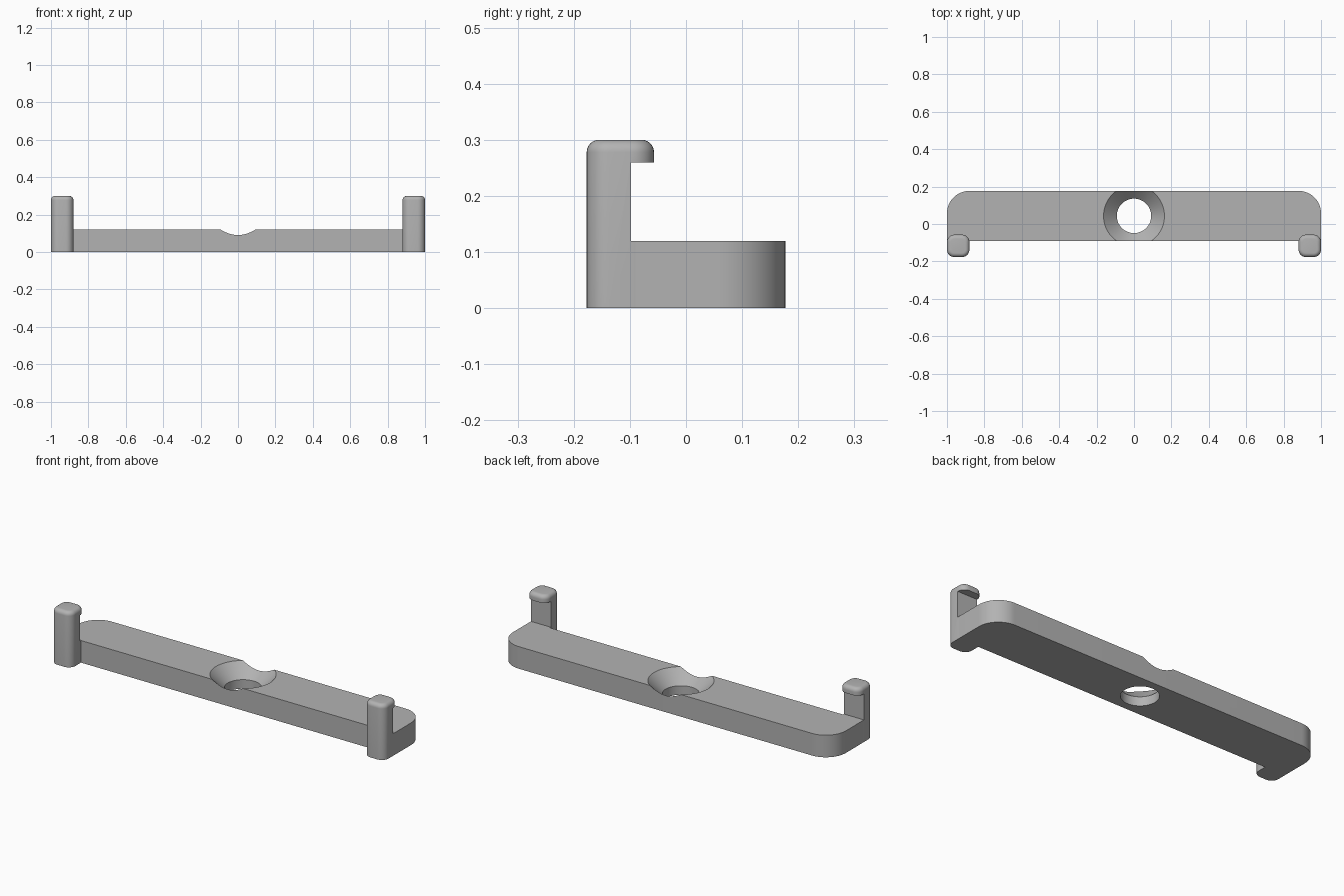
import bpy, bmesh, math

if "Cube" in bpy.data.objects:
    bpy.data.objects.remove(bpy.data.objects["Cube"])

grey = bpy.data.materials.new("plain grey")
grey.diffuse_color = (0.45, 0.45, 0.45, 1)
grey.use_nodes = True
grey.node_tree.nodes["Principled BSDF"].inputs["Base Color"].default_value = grey.diffuse_color

BACK, FRONT, THICK = 0.177, -0.09, 0.12   # bar
HOLE_Y = (BACK + FRONT) / 2


def finish(name, bm):
    bmesh.ops.recalc_face_normals(bm, faces=bm.faces)
    me = bpy.data.meshes.new(name)
    bm.to_mesh(me)
    bm.free()
    me.materials.append(grey)
    ob = bpy.data.objects.new(name, me)
    bpy.context.collection.objects.link(ob)
    return ob


def box(lo, hi):
    bm = bmesh.new()
    bmesh.ops.create_cube(bm, size=1)
    for v in bm.verts:
        v.co = [(a + b) / 2 + c * (b - a) for a, b, c in zip(lo, hi, v.co)]
    return bm


def bevel(bm, test, radius, segments):
    edges = [e for e in bm.edges if test(*e.verts)]
    bmesh.ops.bevel(bm, geom=edges, offset=radius, segments=segments,
                    profile=0.5, affect='EDGES')


def upright(a, b):
    return abs(a.co.z - b.co.z) > 0.01


def boolean(ob, other, operation):
    mod = ob.modifiers.new("boolean", 'BOOLEAN')
    mod.operation, mod.object, mod.solver = operation, other, 'EXACT'
    bpy.context.view_layer.objects.active = ob
    bpy.ops.object.modifier_apply(modifier=mod.name)
    bpy.data.objects.remove(other)


# Bar with rounded back corners
bm = box((-1, FRONT, 0), (1, BACK, THICK))
bevel(bm, lambda a, b: upright(a, b) and a.co.y > 0, 0.12, 16)
bar = finish("mounting_bar", bm)

# Countersunk screw hole: a lathed cutter
bm = bmesh.new()
profile = [(0.092, -0.05), (0.092, 0.049), (0.163, 0.12), (0.213, 0.17)]
rings = []
for r, z in profile:
    rings.append([bm.verts.new((r * math.cos(i * math.tau / 64),
                                HOLE_Y + r * math.sin(i * math.tau / 64), z))
                  for i in range(64)])
for low, high in zip(rings, rings[1:]):
    for i in range(64):
        j = (i + 1) % 64
        bm.faces.new((low[i], low[j], high[j], high[i]))
bm.faces.new(rings[0])
bm.faces.new(rings[-1])
boolean(bar, finish("countersink_cutter", bm), 'DIFFERENCE')

# Hooked post at each end, rounded on its uprights and top rim
for side in (-1, 1):
    x0, x1 = sorted((side * 0.88, side))
    bm = box((x0, -0.177, 0), (x1, -0.057, 0.30))
    bevel(bm, upright, 0.04, 8)
    bevel(bm, lambda a, b: min(a.co.z, b.co.z) > 0.299, 0.022, 6)
    post = finish("hook_post", bm)
    notch = finish("notch_cutter", box((x0 - 0.1, -0.098, THICK), (x1 + 0.1, 0.1, 0.26)))
    boolean(post, notch, 'DIFFERENCE')
    boolean(bar, post, 'UNION')

# Smooth the rounded surfaces, keep the edges sharp
bpy.ops.object.select_all(action='DESELECT')
bar.select_set(True)
bpy.context.view_layer.objects.active = bar
bpy.ops.object.shade_smooth_by_angle(angle=math.radians(30))
